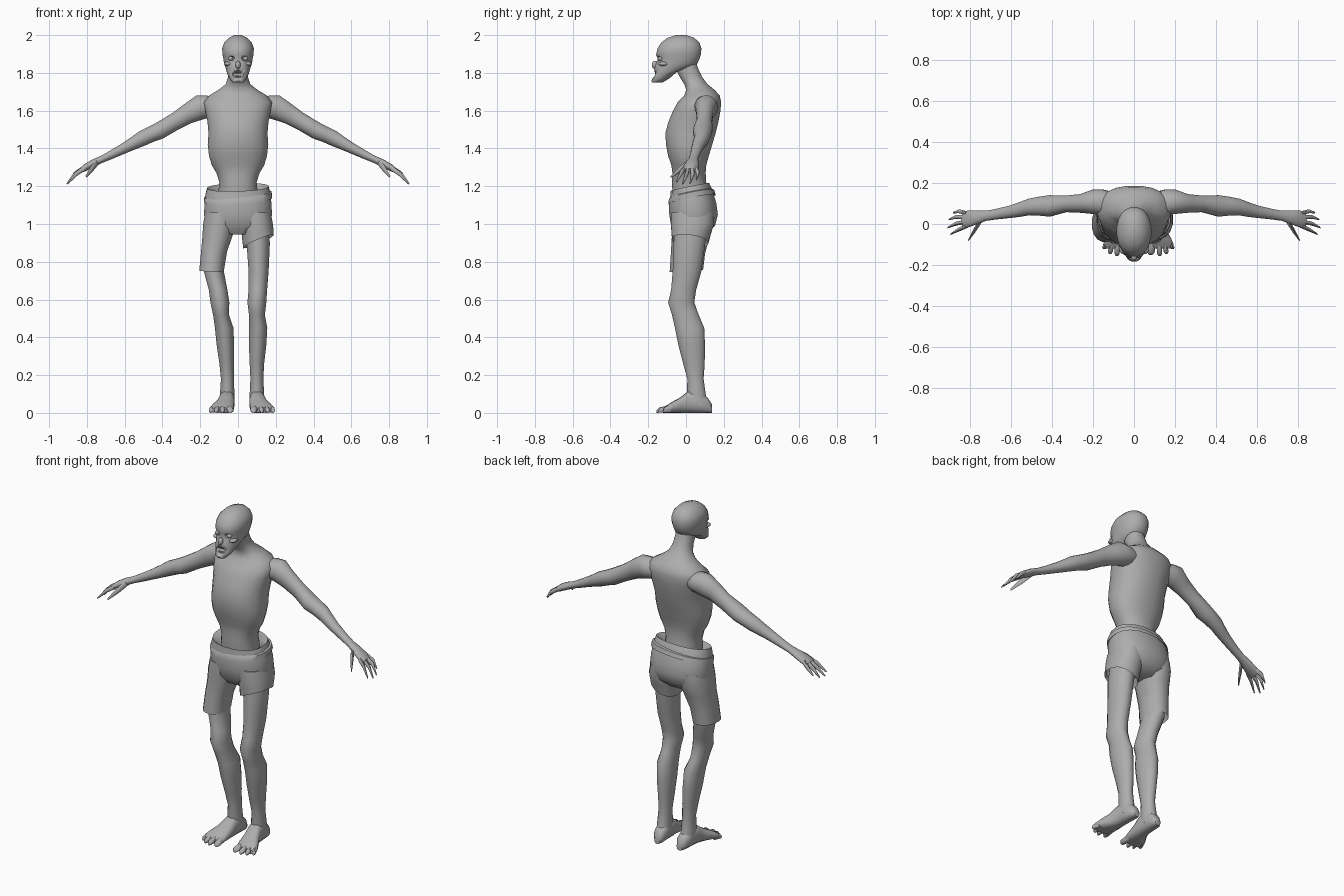
import bpy, bmesh, math
from mathutils import Vector

grey = bpy.data.materials.new("plain_grey")
grey.diffuse_color = (0.42, 0.42, 0.42, 1)


def finish(name, bm, angle=50):
    bmesh.ops.recalc_face_normals(bm, faces=bm.faces)
    me = bpy.data.meshes.new(name)
    bm.to_mesh(me)
    bm.free()
    ob = bpy.data.objects.new(name, me)
    bpy.context.collection.objects.link(ob)
    me.materials.append(grey)
    bpy.ops.object.select_all(action='DESELECT')
    ob.select_set(True)
    bpy.context.view_layer.objects.active = ob
    bpy.ops.object.shade_smooth_by_angle(angle=math.radians(angle))
    return ob


def loft(name, rings, axis='z', n=16, caps=(True, True), power=1.0):
    """Skin rings of (centre, radius a, radius b, tilt a, tilt b) across an axis."""
    bm = bmesh.new()
    loops = []
    ax = 'xyz'.index(axis)
    a_i, b_i = [i for i in range(3) if i != ax]
    for c, ra, rb, ta, tb in rings:
        loop = []
        for k in range(n):
            t = 2 * math.pi * (k + 0.5) / n
            da, db = [math.copysign(abs(f) ** power, f) for f in (math.cos(t), math.sin(t))]
            p = Vector(c)
            p[a_i] += ra * da
            p[b_i] += rb * db
            p[ax] += ta * ra * da + tb * rb * db
            loop.append(bm.verts.new(p))
        loops.append(loop)
    for lo, hi in zip(loops, loops[1:]):
        for k in range(n):
            j = (k + 1) % n
            bm.faces.new((lo[k], lo[j], hi[j], hi[k]))
    if caps[0]:
        bm.faces.new(loops[0][::-1])
    if caps[1]:
        bm.faces.new(loops[-1])
    return finish(name, bm)


def upright(name, rows, **kw):
    """Rows of (z, centre x, half width, front y, back y[, tilt x, tilt y])."""
    rings = []
    for z, cx, hw, f, b, *tilt in rows:
        tx, ty = tilt or (0, 0)
        rings.append(((cx, (f + b) / 2, z), hw, (b - f) / 2, tx, ty))
    return loft(name, rings, **kw)


def ball(name, c, s, rot=0):
    bm = bmesh.new()
    bmesh.ops.create_uvsphere(bm, u_segments=12, v_segments=8, radius=1)
    for v in bm.verts:
        v.co = Vector((v.co.x * s[0], v.co.y * s[1], v.co.z * s[2])) + Vector(c)
    return finish(name, bm)


# torso with thin waist, rib cage, sloping shoulders and forward-leaning neck
upright("torso", [
    (1.02, 0, .10, -.06, .12), (1.17, 0, .105, -.073, .118), (1.22, 0, .10, -.075, .108),
    (1.27, 0, .115, -.073, .105), (1.31, 0, .14, -.078, .108), (1.36, 0, .155, -.096, .122),
    (1.42, 0, .162, -.107, .14), (1.48, 0, .158, -.111, .158), (1.54, 0, .163, -.095, .173),
    (1.60, 0, .175, -.07, .184), (1.645, 0, .182, -.045, .187), (1.68, 0, .155, -.01, .18),
    (1.71, 0, .105, 0, .152), (1.74, 0, .066, -.01, .115), (1.78, 0, .053, -.035, .085),
    (1.83, 0, .052, -.06, .062), (1.88, 0, .05, -.06, .05)], n=20, power=.9)

# head: chin, jaw, cheeks, brow and skull
head = upright("head", [
    (1.748, 0, .026, -.178, -.125), (1.765, 0, .042, -.184, -.085, 0, .15),
    (1.795, 0, .057, -.172, -.045, 0, .2), (1.825, 0, .066, -.168, .03),
    (1.85, 0, .075, -.16, .062), (1.875, 0, .078, -.15, .073), (1.895, 0, .083, -.16, .08),
    (1.93, 0, .085, -.152, .083), (1.96, 0, .074, -.132, .072), (1.985, 0, .05, -.10, .045),
    (2.0, 0, .02, -.055, 0)], n=20, power=.92)
# carved eye sockets and open mouth
cutters = [ball("cutter", (s * .04, -.15, 1.876), (.022, .022, .014)) for s in (1, -1)]
cutters.append(ball("cutter", (0, -.18, 1.793), (.034, .036, .02)))
for c in cutters:
    m = head.modifiers.new("cut", 'BOOLEAN')
    m.object = c
    m.operation = 'DIFFERENCE'
    m.solver = 'EXACT'
    bpy.context.view_layer.objects.active = head
    bpy.ops.object.modifier_apply(modifier=m.name)
    bpy.data.objects.remove(c)
ball("nose", (0, -.163, 1.842), (.014, .018, .022))
for s in (1, -1):
    ball("eye", (s * .04, -.136, 1.876), (.014, .014, .012))
    ball("cheekbone", (s * .052, -.118, 1.848), (.022, .028, .012))
for z, y in ((1.806, -.157), (1.777, -.163)):
    for i in range(-2, 3):
        ball("tooth", (i * .0105, y + .003 * i * i, z), (.005, .006, .009))

# waist cloth and legs of the torn shorts
upright("shorts_seat", [
    (1.13, 0, .10, -.068, .112), (1.175, 0, .13, -.075, .115, .03, .2),
    (1.195, 0, .163, -.083, .124, .03, .2), (1.165, 0, .172, -.084, .14, 0, .15),
    (1.11, 0, .179, -.092, .162), (1.05, 0, .182, -.09, .17), (.99, 0, .172, -.08, .155),
    (.945, 0, .11, -.045, .10)], n=20, power=.88)
upright("waist_fold", [
    (1.15, .0, .16, -.08, .14, .06, .2), (1.13, 0, .182, -.094, .158, .06, .2),
    (1.155, 0, .18, -.092, .15, .08, .2), (1.165, 0, .155, -.08, .13, .08, .2)],
    n=20, power=.88, caps=(False, False))
upright("shorts_long_leg", [
    (1.06, -.09, .085, -.08, .15), (1.0, -.098, .088, -.082, .15), (.93, -.11, .08, -.077, .125),
    (.84, -.13, .068, -.082, .102), (.752, -.14, .066, -.088, .092, -.03, .05),
    (.80, -.135, .058, -.078, .085)], caps=(True, False), power=.9)
upright("shorts_short_leg", [
    (1.06, .09, .085, -.08, .15), (1.0, .098, .088, -.082, .15), (.955, .104, .085, -.078, .135, .2, 0),
    (.908, .108, .082, -.076, .118, .42, -.12), (.94, .107, .07, -.068, .107, .3, 0)],
    caps=(True, False), power=.9)

# legs: z, right centre, left centre, half width, front, back
leg = [(1.0, .10, -.10, .06, -.06, .12), (.9, .107, -.112, .063, -.067, .104),
       (.75, .109, -.128, .054, -.072, .083), (.65, .105, -.105, .05, -.08, .055),
       (.585, .10, -.096, .051, -.096, .045), (.52, .10, -.09, .043, -.076, .068),
       (.45, .106, -.073, .05, -.06, .098), (.36, .104, -.067, .047, -.042, .102),
       (.26, .10, -.06, .039, -.016, .1), (.18, .10, -.056, .035, .006, .094),
       (.10, .10, -.057, .039, .005, .105), (.04, .10, -.057, .038, .01, .12)]
for side, col in (("right", 1), ("left", 2)):
    upright(side + "_leg", [(r[0], r[col]) + r[3:] for r in leg])
    # foot widening toward splayed toes
    s, off = (1, 0) if col == 1 else (-1, .042)
    foot = [(.138, .095, .018, .045), (.115, .097, .034, .08), (.06, .10, .039, .12),
            (.01, .102, .042, .115), (-.03, .11, .049, .082), (-.07, .122, .06, .06),
            (-.10, .13, .064, .042), (-.118, .132, .055, .028)]
    loft(side + "_foot", [((s * x + off, y, h / 2), w, h / 2, 0, 0)
                          for y, x, w, h in foot], axis='y', n=14, power=.8)
    for x0, x1, y1, w in ((.088, .082, -.15, .019), (.122, .125, -.155, .014),
                          (.148, .158, -.145, .013), (.172, .187, -.122, .013)):
        loft(side + "_toe", [((s * (x0 + (x1 - x0) * t) + off, -.08 + (y1 + .08) * t, h),
                              w * k, h, 0, 0) for t, h, k in
                             ((0, .022, 1), (.5, .018, 1), (.85, .014, 1), (1, .008, .5))],
             axis='y', n=8)

# arms with hands, mirrored: x, y, z, half depth, half height
arm = [(.08, .10, 1.63, .05, .04), (.15, .105, 1.623, .063, .058), (.20, .108, 1.618, .06, .064),
       (.26, .10, 1.588, .046, .054), (.33, .098, 1.545, .041, .046), (.41, .088, 1.497, .053, .045),
       (.46, .087, 1.475, .047, .041), (.51, .083, 1.452, .041, .04), (.55, .072, 1.43, .037, .034),
       (.60, .06, 1.403, .031, .028), (.67, .048, 1.367, .026, .022), (.72, .04, 1.343, .025, .018),
       (.765, .032, 1.322, .034, .02), (.81, .024, 1.298, .042, .018), (.835, .02, 1.283, .038, .012)]
# fingers: base, knuckle, tip, thickness
fingers = [((.815, .052, 1.297), (.85, .062, 1.272), (.88, .055, 1.235), .010),
           ((.82, .032, 1.294), (.865, .035, 1.265), (.90, .022, 1.215), .010),
           ((.82, .010, 1.293), (.865, .002, 1.262), (.907, -.018, 1.212), .010),
           ((.81, -.008, 1.295), (.85, -.026, 1.27), (.893, -.05, 1.222), .010),
           ((.745, .018, 1.328), (.775, -.03, 1.29), (.805, -.078, 1.25), .013)]
for s, side in ((1, "right"), (-1, "left")):
    loft(side + "_arm", [((s * x, y, z), ry, rz, 0, s * .3) for x, y, z, ry, rz in arm], axis='x')
    for base, mid, tip, r in fingers:
        loft(side + "_finger", [((s * p[0], p[1], p[2]), r * k, r * k * 1.1, 0, s * .4)
                                for p, k in ((base, 1.1), (mid, 1), (tip, .35))],
             axis='x', n=8)
